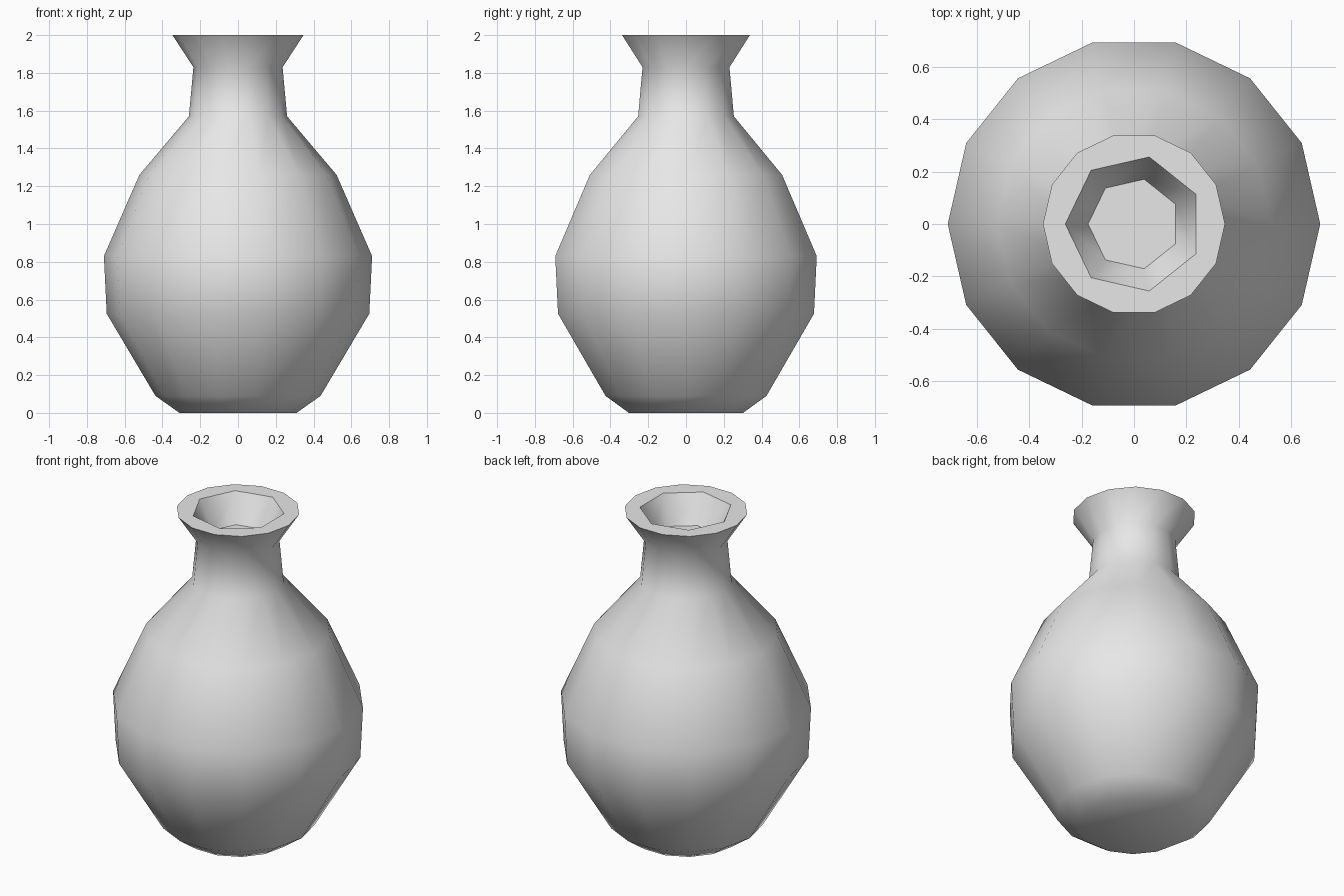
import bpy
import bmesh
from math import cos, sin, pi, radians

cube = bpy.data.objects.get("Cube")
if cube:
    bpy.data.objects.remove(cube, do_unlink=True)

# Plain clay colour
clay = bpy.data.materials.new("light_grey_clay")
clay.use_nodes = True
clay.diffuse_color = (0.8, 0.8, 0.8, 1)
bsdf = next(n for n in clay.node_tree.nodes if n.type == 'BSDF_PRINCIPLED')
bsdf.inputs["Base Color"].default_value = (0.8, 0.8, 0.8, 1)

SIDES = 14
# Outer wall as (radius, height), from foot to lip
WALL = [(0.31, 0), (0.437, 0.09), (0.695, 0.525), (0.71, 0.83),
        (0.522, 1.26), (0.26, 1.57), (0.236, 1.83), (0.347, 2)]
# Mouth recess, from lip down to its floor
MOUTH = [(0.262, 2), (0.175, 1.83)]

bm = bmesh.new()


def ring(radius, height, sides):
    """Ring of vertices with one corner on the -x axis."""
    step = 2 * pi / sides
    return [bm.verts.new((radius * cos(pi + i * step),
                          radius * sin(pi + i * step), height))
            for i in range(sides)]


def skin(rings):
    """Join neighbouring rings with quads."""
    for low, high in zip(rings, rings[1:]):
        n = len(low)
        for i in range(n):
            j = (i + 1) % n
            bm.faces.new((low[i], low[j], high[j], high[i]))


# Body, neck and foot
outer = [ring(r, z, SIDES) for r, z in WALL]
skin(outer)
bm.faces.new(outer[0][::-1])

# Mouth recess with flat floor
inner = [ring(r, z, SIDES // 2) for r, z in MOUTH]
skin(inner)
bm.faces.new(inner[-1])

# Flat lip between the outer ring and the coarser mouth ring
lip, mouth = outer[-1], inner[0]
n = len(mouth)
for i in range(n):
    a, b, c = (lip[(2 * i + k) % SIDES] for k in range(3))
    p, q = mouth[i], mouth[(i + 1) % n]
    bm.faces.new((a, b, p))
    bm.faces.new((b, q, p))
    bm.faces.new((b, c, q))

bmesh.ops.recalc_face_normals(bm, faces=bm.faces)
mesh = bpy.data.meshes.new("vase")
bm.to_mesh(mesh)
bm.free()

vase = bpy.data.objects.new("vase", mesh)
bpy.context.collection.objects.link(vase)
mesh.materials.append(clay)

# Smooth walls, crisp lip and mouth floor
bpy.ops.object.select_all(action='DESELECT')
vase.select_set(True)
bpy.context.view_layer.objects.active = vase
bpy.ops.object.shade_smooth_by_angle(angle=radians(52))
